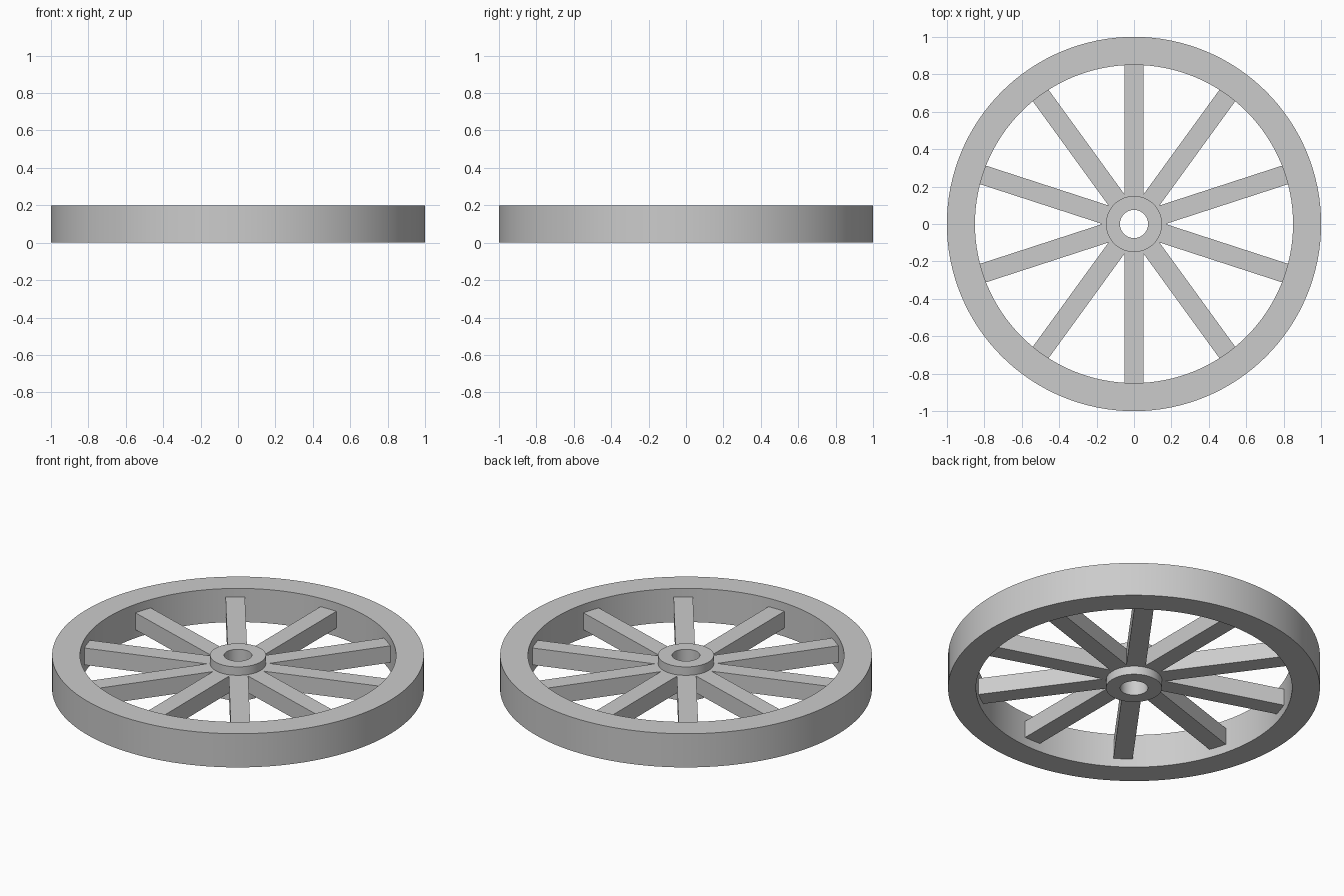
import bpy
import bmesh
from math import cos, sin, pi, radians
from mathutils import Matrix

if "Cube" in bpy.data.objects:
    bpy.data.objects.remove(bpy.data.objects["Cube"], do_unlink=True)

HEIGHT = 0.2
RIM_OUTER, RIM_INNER = 1.0, 0.85
HUB_OUTER, HUB_INNER = 0.15, 0.075
SPOKES, SPOKE_WIDTH, SPOKE_DEPTH = 10, 0.104, 0.1

grey = bpy.data.materials.new("plain grey")
grey.use_nodes = True
grey.diffuse_color = (0.6, 0.6, 0.6, 1)
grey.node_tree.nodes["Principled BSDF"].inputs["Base Color"].default_value = (0.6, 0.6, 0.6, 1)


def finish(bm, name):
    bmesh.ops.recalc_face_normals(bm, faces=bm.faces)
    mesh = bpy.data.meshes.new(name)
    bm.to_mesh(mesh)
    bm.free()
    mesh.materials.append(grey)
    obj = bpy.data.objects.new(name, mesh)
    bpy.context.collection.objects.link(obj)
    return obj


def ring(name, outer, inner, segments):
    """Flat-ended tube made by sweeping a rectangular section round z."""
    section = [(outer, 0), (outer, HEIGHT), (inner, HEIGHT), (inner, 0)]
    bm = bmesh.new()
    loops = []
    for i in range(segments):
        a = 2 * pi * i / segments
        loops.append([bm.verts.new((r * cos(a), r * sin(a), z)) for r, z in section])
    for i, here in enumerate(loops):
        there = loops[(i + 1) % segments]
        for j in range(4):
            k = (j + 1) % 4
            bm.faces.new((here[j], there[j], there[k], here[k]))
    obj = finish(bm, name)
    bpy.ops.object.select_all(action="DESELECT")
    obj.select_set(True)
    bpy.context.view_layer.objects.active = obj
    bpy.ops.object.shade_smooth_by_angle(angle=radians(30))
    return obj


def spoke(name, angle):
    """Square bar from inside the hub wall to the rim."""
    start = (HUB_OUTER + HUB_INNER) / 2
    length = RIM_INNER - start
    bm = bmesh.new()
    bmesh.ops.create_cube(bm, size=1, matrix=(
        Matrix.Rotation(angle, 4, "Z")
        @ Matrix.Translation((start + length / 2, 0, HEIGHT / 2))
        @ Matrix.Diagonal((length, SPOKE_WIDTH, SPOKE_DEPTH, 1))))
    return finish(bm, name)


# Rim and bored hub
ring("rim", RIM_OUTER, RIM_INNER, 128)
ring("hub", HUB_OUTER, HUB_INNER, 64)

# Spokes, the first pointing to the back
for i in range(SPOKES):
    spoke(f"spoke_{i + 1}", pi / 2 + 2 * pi * i / SPOKES)
